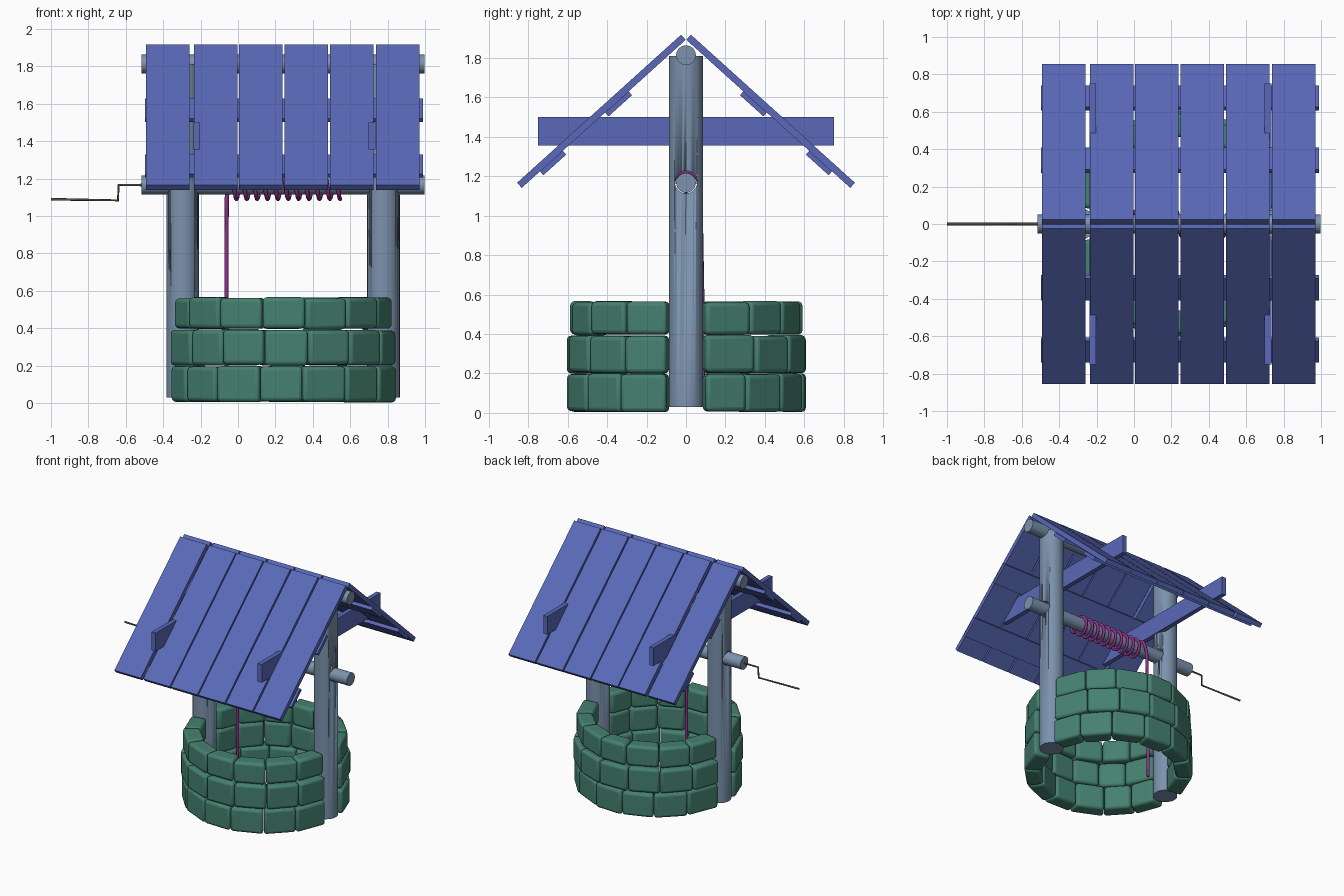
import bpy, bmesh, math, random
from mathutils import Vector, Matrix

if "Cube" in bpy.data.objects:
    bpy.data.objects.remove(bpy.data.objects["Cube"])

random.seed(4)
CX = 0.243  # centre of the stone ring


def mat(name, col):
    m = bpy.data.materials.new(name)
    m.diffuse_color = (*col, 1)
    m.use_nodes = True
    m.node_tree.nodes["Principled BSDF"].inputs["Base Color"].default_value = m.diffuse_color
    return m


POLE = mat("pole_wood", (0.20, 0.29, 0.42))
PLANK = mat("plank_wood", (0.10, 0.14, 0.48))
STONE = mat("stone", (0.06, 0.22, 0.16))
ROPE = mat("rope", (0.28, 0.03, 0.26))
METAL = mat("metal", (0.10, 0.10, 0.07))


def finish(name, bm, material):
    bmesh.ops.recalc_face_normals(bm, faces=bm.faces)
    me = bpy.data.meshes.new(name)
    bm.to_mesh(me)
    bm.free()
    ob = bpy.data.objects.new(name, me)
    bpy.context.collection.objects.link(ob)
    me.materials.append(material)
    return ob


def smooth(ob, angle=40):
    bpy.ops.object.select_all(action='DESELECT')
    ob.select_set(True)
    bpy.context.view_layer.objects.active = ob
    bpy.ops.object.shade_smooth_by_angle(angle=math.radians(angle))


def hexa(bm, pts):
    """Six-sided solid: four bottom corners, then four top corners."""
    v = [bm.verts.new(p) for p in pts]
    for f in ((0, 1, 2, 3), (4, 5, 6, 7), (0, 1, 5, 4),
              (1, 2, 6, 5), (2, 3, 7, 6), (3, 0, 4, 7)):
        bm.faces.new([v[i] for i in f])


def cylinder(name, a, b, r, material):
    a, b = Vector(a), Vector(b)
    bm = bmesh.new()
    m = Matrix.Translation((a + b) / 2) @ (b - a).to_track_quat('Z', 'Y').to_matrix().to_4x4()
    bmesh.ops.create_cone(bm, cap_ends=True, segments=32, radius1=r, radius2=r,
                          depth=(b - a).length, matrix=m)
    ob = finish(name, bm, material)
    smooth(ob)
    return ob


def tube(name, pts, r, material, res=2):
    cu = bpy.data.curves.new(name, 'CURVE')
    cu.dimensions = '3D'
    cu.bevel_depth = r
    cu.bevel_resolution = res
    cu.use_fill_caps = True
    sp = cu.splines.new('POLY')
    sp.points.add(len(pts) - 1)
    for p, co in zip(sp.points, pts):
        p.co = (*co, 1)
    cu.materials.append(material)
    ob = bpy.data.objects.new(name, cu)
    bpy.context.collection.objects.link(ob)
    return ob


# Stone wall: three courses, two arcs of seven bevelled stones, open at the posts
def stone_course(i, z0, z1, r_out, shift):
    bm = bmesh.new()
    for half in (0, math.pi):
        a0, a1 = math.radians(9.5), math.radians(170.5)
        cuts = [a0 + (a1 - a0) * k / 7 for k in range(8)]
        cuts = [c + (shift + random.uniform(-.02, .02) if 0 < k < 7 else 0)
                for k, c in enumerate(cuts)]
        for s, e in zip(cuts, cuts[1:]):
            s, e = s + half + .003, e + half - .003
            ro = r_out + random.uniform(-.006, .004)
            ri = r_out - .125 + random.uniform(-.004, .004)
            bot, top = z0 + random.uniform(0, .006), z1 + random.uniform(-.005, .003)
            hexa(bm, [(CX + r * math.cos(a), r * math.sin(a), z) for z in (bot, top)
                      for r, a in ((ri, s), (ro, s), (ro, e), (ri, e))])
    ob = finish(f"stone_course_{i}", bm, STONE)
    bev = ob.modifiers.new("round_edges", 'BEVEL')
    bev.width = .022
    bev.segments = 3
    smooth(ob, 30)


stone_course(1, .003, .200, .614, -.03)
stone_course(2, .200, .393, .617, .04)
stone_course(3, .393, .565, .598, 0)

# Axle hole cutter for the posts
hole = cylinder("axle_hole_cutter", (-.6, 0, 1.17), (1.1, 0, 1.17), .057, POLE)
hole.hide_render = True
hole.hide_viewport = True

# Posts, ridge pole and axle
for side, x in (("left", -.295), ("right", .778)):
    post = cylinder(f"{side}_post", (x, 0, .03), (x, 0, 1.81), .087, POLE)
    cut = post.modifiers.new("axle_hole", 'BOOLEAN')
    cut.object = hole
    cut.solver = 'EXACT'
cylinder("ridge_pole", (-.515, 0, 1.813), (.997, 0, 1.813), .05, POLE)
cylinder("axle", (-.515, 0, 1.166), (.997, 0, 1.166), .05, POLE)

# Roof: boards laid along the slope; s runs down it, d is depth under the surface
SLOPE = math.atan2(.751, .832)


def slope_box(bm, side, x0, x1, s0, s1, d0, d1):
    def pt(x, s, d):
        return (x, side * (.025 + s * math.cos(SLOPE) - d * math.sin(SLOPE)),
                1.917 - s * math.sin(SLOPE) - d * math.cos(SLOPE))
    hexa(bm, [pt(x, s, d) for d in (d1, d0)
              for x, s in ((x0, s0), (x1, s0), (x1, s1), (x0, s1))])


for label, side in (("front", -1), ("back", 1)):
    bm = bmesh.new()
    for k in range(6):
        x0 = (-.493, -.236, .006, .248, .492, .737)[k]
        slope_box(bm, side, x0, x0 + .233, 0, 1.12, 0, .035)
    finish(f"{label}_roof_planks", bm, PLANK)
    bm = bmesh.new()
    for s0, s1 in ((.39, .55), (.84, .995)):
        slope_box(bm, side, -.498, .988, s0, s1, .035, .061)
    finish(f"{label}_roof_battens", bm, PLANK)

# Cross beams piercing the roof on the inside of each post
for side, x0 in (("left", -.238), ("right", .699)):
    bm = bmesh.new()
    hexa(bm, [(x, y, z) for z in (1.355, 1.5)
              for x, y in ((x0, -.75), (x0 + .036, -.75), (x0 + .036, .75), (x0, .75))])
    finish(f"{side}_cross_beam", bm, PLANK)

# Rope: hanging end, then wound around the axle
pts = [(-.062, .085, .07), (-.062, .082, .6), (-.06, .073, 1.1)]
TURNS, STEPS = 10.75, 20
for k in range(int(TURNS * STEPS) + 1):
    a = 2 * math.pi * k / STEPS
    pts.append((-.05 + .0555 * k / STEPS, .066 * math.cos(a), 1.157 + .066 * math.sin(a)))
tube("rope", pts, .011, ROPE)

# Bent crank handle
tube("crank_handle", [(-.5, 0, 1.166), (-.638, 0, 1.166), (-.642, 0, 1.084), (-1, 0, 1.09)],
     .007, METAL)
